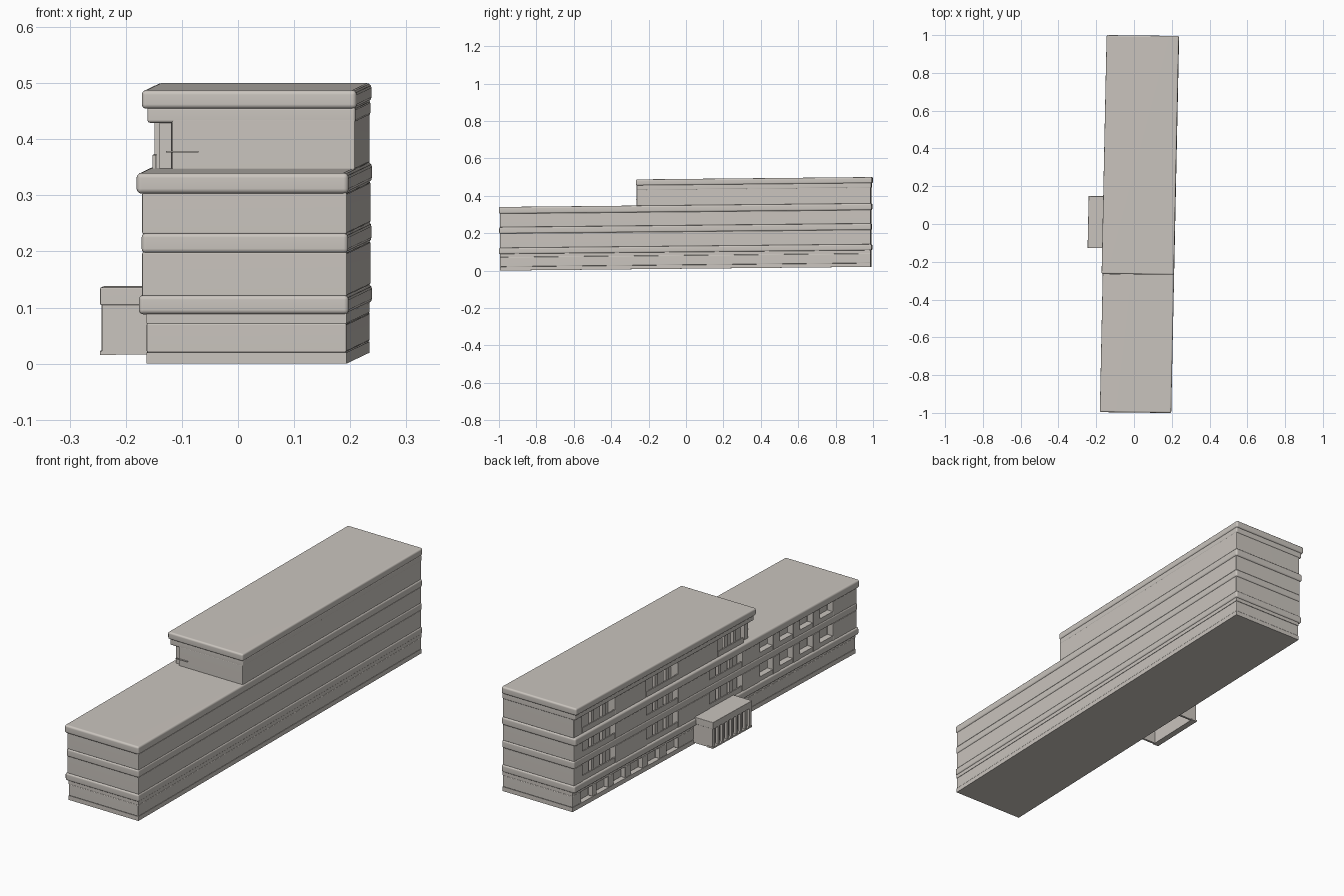
import bpy, bmesh

if "Cube" in bpy.data.objects:
    bpy.data.objects.remove(bpy.data.objects["Cube"])

stone = bpy.data.materials.new("warm_grey_stone")
stone.diffuse_color = (0.59, 0.555, 0.515, 1)
stone.use_nodes = True
stone.node_tree.nodes["Principled BSDF"].inputs["Base Color"].default_value = stone.diffuse_color


def site(x, y, z):
    """The block stands slightly turned and tilted on its site."""
    return (x + 0.021 * y, y - 0.012 * x, z + 0.01 * (y + 1))


def prism(name, plan, z0, z1, bevel=0.0):
    """Extrude a counter-clockwise floor plan between two heights."""
    bm = bmesh.new()
    low = [bm.verts.new(site(x, y, z0)) for x, y in plan]
    high = [bm.verts.new(site(x, y, z1)) for x, y in plan]
    bm.faces.new(low[::-1])
    bm.faces.new(high)
    n = len(plan)
    for i in range(n):
        j = (i + 1) % n
        bm.faces.new((low[i], low[j], high[j], high[i]))
    bmesh.ops.recalc_face_normals(bm, faces=bm.faces)
    me = bpy.data.meshes.new(name)
    bm.to_mesh(me)
    bm.free()
    me.materials.append(stone)
    ob = bpy.data.objects.new(name, me)
    bpy.context.collection.objects.link(ob)
    if bevel:
        m = ob.modifiers.new("soft_edges", 'BEVEL')
        m.width, m.segments, m.limit_method = bevel, 3, 'ANGLE'
        for p in me.polygons:
            p.use_smooth = True
        w = ob.modifiers.new("even_shading", 'WEIGHTED_NORMAL')
        w.keep_sharp = True
    return ob


def box(name, x0, x1, y0, y1, z0, z1, bevel=0.0):
    return prism(name, [(x0, y0), (x1, y0), (x1, y1), (x0, y1)], z0, z1, bevel)


def storey(name, x0, x1, y0, y1, z0, z1, notches, depth):
    """Storey whose left wall has full-height recesses."""
    plan = [(x0, y0), (x1, y0), (x1, y1), (x0, y1)]
    for a, b in sorted(notches, reverse=True):
        plan += [(x0, b), (x0 + depth, b), (x0 + depth, a), (x0, a)]
    prism(name, plan, z0, z1, 0.003)


# recesses in the left wall
loggias = [(0.70, 0.93), (0.26, 0.48), (-0.19, 0.04)]
small = [(y - 0.045, y + 0.045) for y in (-0.36, -0.50, -0.64, -0.78)]
doors = [(y - 0.04, y + 0.04) for y in (0.89, 0.78, 0.66, 0.54, 0.42, 0.29)]

# ground storey, plinth and lintel
storey("ground_storey", -0.142, 0.214, -0.992, 0.99, 0.02, 0.072, doors, 0.022)
box("plinth", -0.142, 0.214, -0.992, 0.99, 0, 0.02)
box("ground_lintel", -0.142, 0.214, -0.992, 0.99, 0.072, 0.09)

# main storeys
storey("second_storey", -0.150, 0.215, -0.992, 0.99, 0.12, 0.199, loggias + small, 0.03)
storey("third_storey", -0.150, 0.215, -0.992, 0.99, 0.231, 0.305, loggias + small, 0.03)

# projecting floor bands and lower roof
box("first_floor_band", -0.156, 0.218, -0.998, 0.995, 0.088, 0.122, 0.008)
box("second_floor_band", -0.151, 0.217, -0.996, 0.993, 0.197, 0.233, 0.008)
box("lower_roof", -0.160, 0.218, -0.998, 0.995, 0.303, 0.340, 0.009)

# top storey with open front-left corner
x0, d, y0, y1 = -0.148, 0.036, -0.262, 0.99
plan = [(x0 + d, y0), (0.214, y0), (0.214, y1), (x0, y1)]
for a, b in loggias[:2]:
    plan += [(x0, b), (x0 + d, b), (x0 + d, a), (x0, a)]
plan += [(x0, -0.02), (x0 + d, -0.02)]
prism("top_storey", plan, 0.338, 0.428, 0.003)
box("terrace_column", -0.135, -0.113, -0.250, -0.226, 0.338, 0.428)
box("terrace_rail", -0.123, -0.065, -0.268, -0.262, 0.369, 0.372)
box("top_band", -0.156, 0.215, -0.262, 0.993, 0.422, 0.450, 0.005)
box("upper_roof", -0.166, 0.217, -0.266, 0.998, 0.447, 0.480, 0.008)

# loggia columns and parapets
for level, (z0, z1) in enumerate([(0.12, 0.199), (0.231, 0.305), (0.338, 0.428)]):
    for a, b in (loggias if level < 2 else loggias[:2] + [(-0.2, -0.02)]):
        box("loggia_parapet", -0.148, -0.142, a, b, z0, z0 + 0.026)
        for t in (0.33, 0.67):
            y = a + (b - a) * t
            box("loggia_column", -0.146, -0.132, y - 0.01, y + 0.01, z0, z1)
    # window sills of the lower wing
    if level < 2:
        for a, b in small:
            box("window_sill", -0.148, -0.118, a, b, z0, z0 + 0.022)

# entrance porch
px0, px1, py0, py1 = -0.243, -0.138, -0.13, 0.145
box("porch_roof", px0, px1, py0, py1, 0.096, 0.127, 0.002)
box("porch_front_wall", px0 + 0.003, px1, py0 + 0.002, py0 + 0.012, 0.008, 0.097)
box("porch_back_wall", px0 + 0.003, px1, py1 - 0.012, py1 - 0.002, 0.008, 0.097)
box("porch_inner_wall", px0 + 0.022, px0 + 0.028, py0 + 0.01, py1 - 0.01, 0.008, 0.097)
box("porch_sill", px0, px0 + 0.028, py0, py1, 0.007, 0.014)
for i in range(9):
    y = py0 + 0.012 + i * (py1 - py0 - 0.024) / 8
    box("porch_column", px0 + 0.002, px0 + 0.014, y - 0.006, y + 0.006, 0.012, 0.097)
